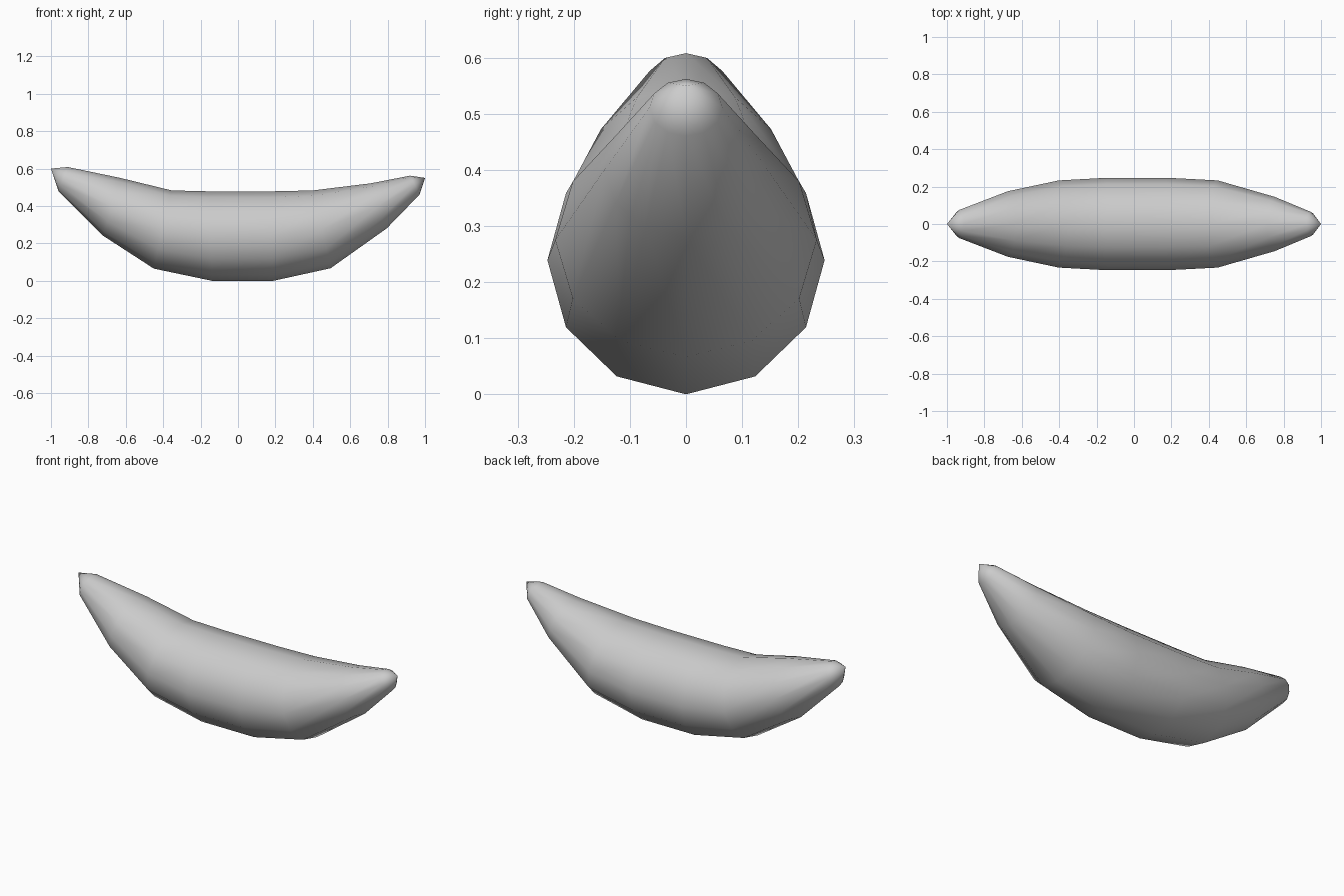
import bpy, bmesh
from math import sin, cos, tau
from mathutils import Vector

if "Cube" in bpy.data.objects:
    bpy.data.objects.remove(bpy.data.objects["Cube"])

SIDES = 12
# Tilted rings along the body: bottom x, bottom z, top x, top z, half width in y
RINGS = [
    (-0.96, 0.48, -0.91, 0.608, 0.075),
    (-0.72, 0.24, -0.63, 0.55, 0.175),
    (-0.45, 0.065, -0.355, 0.483, 0.233),
    (-0.14, 0.0, -0.15, 0.478, 0.247),
    (0.19, 0.0, 0.17, 0.478, 0.247),
    (0.495, 0.067, 0.40, 0.483, 0.233),
    (0.795, 0.28, 0.71, 0.521, 0.145),
    (0.97, 0.46, 0.92, 0.562, 0.065),
]
TIPS = [(-1.0, 0.0, 0.60), (1.0, 0.0, 0.55)]


def add_ring(bm, bx, bz, tx, tz, width):
    bottom, top = Vector((bx, 0, bz)), Vector((tx, 0, tz))
    centre, up = (top + bottom) / 2, (top - bottom) / 2
    side = Vector((0, width, 0))
    return [bm.verts.new(centre + up * cos(i * tau / SIDES) + side * sin(i * tau / SIDES))
            for i in range(SIDES)]


# Curved body: skin the rings, then close each end with a blunt point
bm = bmesh.new()
rings = [add_ring(bm, *r) for r in RINGS]
for a, b in zip(rings, rings[1:]):
    for i in range(SIDES):
        j = (i + 1) % SIDES
        bm.faces.new((a[i], a[j], b[j], b[i]))
for ring, tip in ((rings[0], TIPS[0]), (rings[-1], TIPS[1])):
    apex = bm.verts.new(tip)
    for i in range(SIDES):
        bm.faces.new((ring[i], ring[(i + 1) % SIDES], apex))
bmesh.ops.recalc_face_normals(bm, faces=bm.faces)
for f in bm.faces:
    f.smooth = True

mesh = bpy.data.meshes.new("banana_body")
bm.to_mesh(mesh)
bm.free()
bpy.context.collection.objects.link(bpy.data.objects.new("banana_body", mesh))
